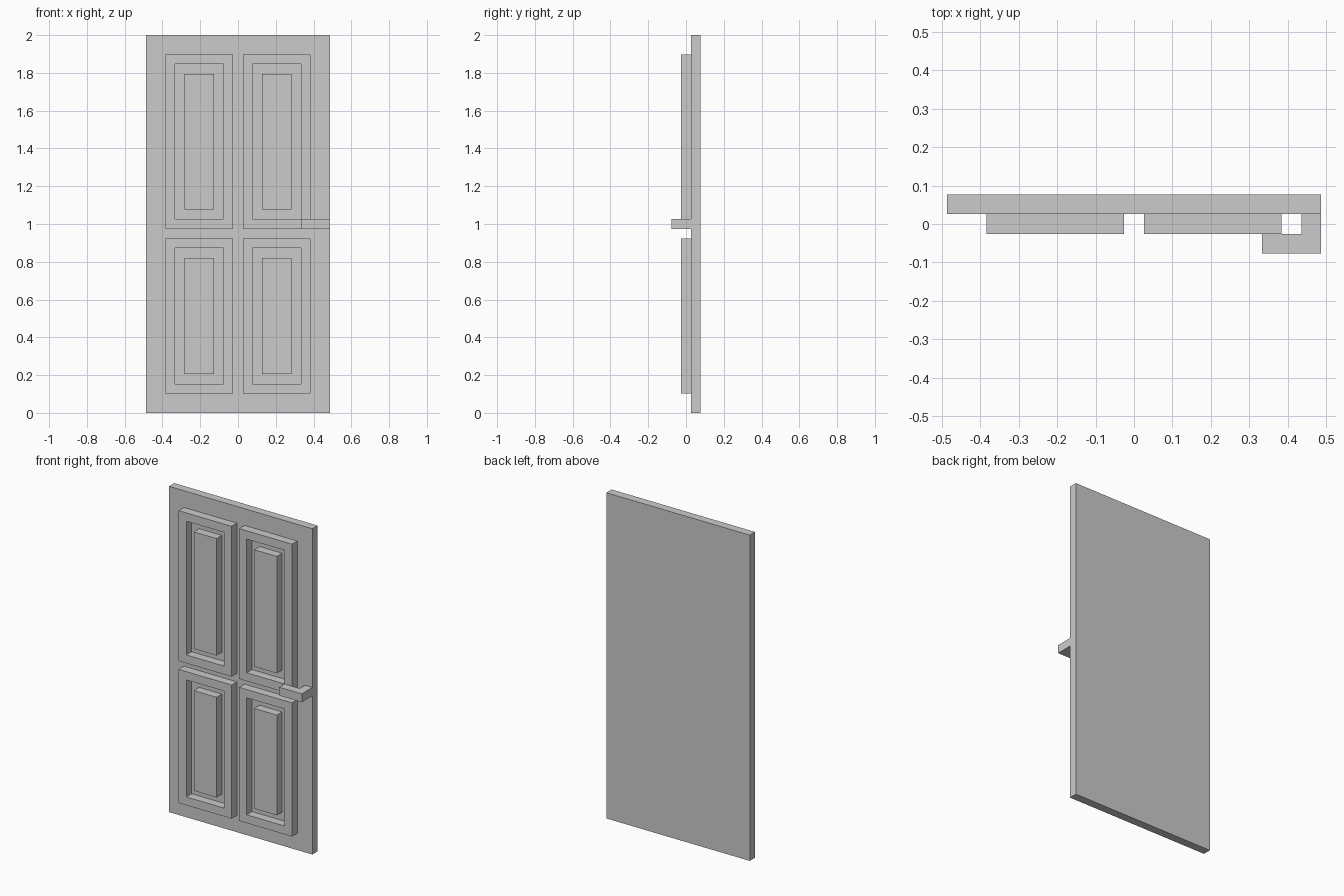
import bpy, bmesh

if "Cube" in bpy.data.objects:
    bpy.data.objects.remove(bpy.data.objects["Cube"])

U = 2 / 39  # the whole door sits on a grid of this step


def make_object(name, bm):
    bmesh.ops.recalc_face_normals(bm, faces=bm.faces)
    mesh = bpy.data.meshes.new(name)
    bm.to_mesh(mesh)
    bm.free()
    obj = bpy.data.objects.new(name, mesh)
    bpy.context.collection.objects.link(obj)
    return obj


def extrude_faces(bm, direction):
    """Give flat faces thickness along a direction in grid steps."""
    ext = bmesh.ops.extrude_face_region(bm, geom=bm.faces[:], use_keep_orig=True)
    verts = [g for g in ext["geom"] if isinstance(g, bmesh.types.BMVert)]
    bmesh.ops.translate(bm, verts=verts, vec=[c * U for c in direction])


def box(name, x0, x1, y0, y1, z0, z1):
    bm = bmesh.new()
    corners = [(x0, z0), (x1, z0), (x1, z1), (x0, z1)]
    bm.faces.new([bm.verts.new((x * U, y0 * U, z * U)) for x, z in corners])
    extrude_faces(bm, (0, y1 - y0, 0))
    return make_object(name, bm)


def frame(name, x0, x1, y0, y1, z0, z1, border=1):
    bm = bmesh.new()
    loops = []
    for b in (0, border):
        corners = [(x0 + b, z0 + b), (x1 - b, z0 + b), (x1 - b, z1 - b), (x0 + b, z1 - b)]
        loops.append([bm.verts.new((x * U, y0 * U, z * U)) for x, z in corners])
    outer, inner = loops
    for i in range(4):
        j = (i + 1) % 4
        bm.faces.new((outer[i], outer[j], inner[j], inner[i]))
    extrude_faces(bm, (0, y1 - y0, 0))
    return make_object(name, bm)


def mirror_x(obj):
    mod = obj.modifiers.new("mirror", "MIRROR")
    mod.use_axis[0] = True
    mod.use_mirror_merge = False


# Door slab
box("door_slab", -9.5, 9.5, 0.5, 1.5, 0, 39)

# Moulded frames with raised centre panels, mirrored left and right
for label, z0, z1 in (("lower", 2, 18), ("upper", 19, 37)):
    mirror_x(frame(label + "_panel_frames", 0.5, 7.5, -0.5, 0.5, z0, z1))
    mirror_x(box(label + "_raised_panels", 2.5, 5.5, -0.5, 0.5, z0 + 2, z1 - 2))

# L-shaped handle: stem out of the slab, lever pointing inwards
bm = bmesh.new()
profile = [(8.5, 0.5), (9.5, 0.5), (9.5, -1.5), (6.5, -1.5), (6.5, -0.5), (8.5, -0.5)]
bm.faces.new([bm.verts.new((x * U, y * U, 19 * U)) for x, y in profile])
extrude_faces(bm, (0, 0, 1))
make_object("door_handle", bm)
